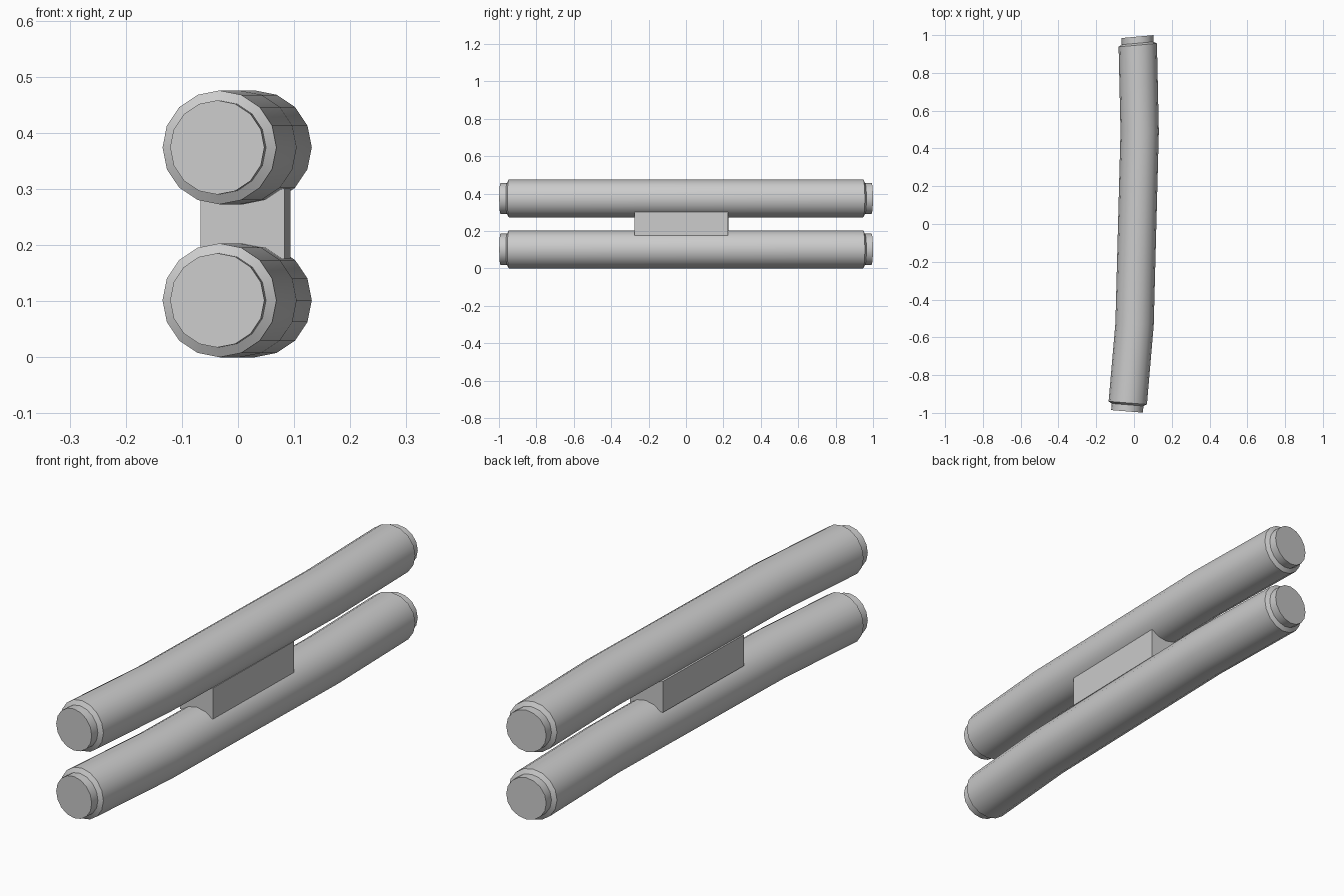
import bpy, bmesh, math
from mathutils import Vector

if "Cube" in bpy.data.objects:
    bpy.data.objects.remove(bpy.data.objects["Cube"], do_unlink=True)

grey = bpy.data.materials.new("light grey")
grey.use_nodes = True
colour = (0.6, 0.6, 0.6, 1)
grey.diffuse_color = colour
grey.node_tree.nodes["Principled BSDF"].inputs["Base Color"].default_value = colour

SIDES = 16
R, CAP_R = 0.1015, 0.084
# Stations along the tube: x, y, radius, tilt of the ring
STATIONS = [
    (-0.037, -0.992, CAP_R, 0.08), (-0.034, -0.957, CAP_R, 0.08),
    (-0.033, -0.947, R, 0.08), (0.003, -0.53, R, 0.05),
    (0.03, 0.49, R, 0.0), (0.02, 0.947, R, -0.09),
    (0.019, 0.957, CAP_R, -0.09), (0.018, 0.992, CAP_R, -0.09),
]


def add_object(name, bm):
    bmesh.ops.recalc_face_normals(bm, faces=bm.faces)
    mesh = bpy.data.meshes.new(name)
    bm.to_mesh(mesh)
    bm.free()
    mesh.materials.append(grey)
    obj = bpy.data.objects.new(name, mesh)
    bpy.context.collection.objects.link(obj)
    return obj


def bent_tube(name, z):
    """Loft rings along the bent path and close both ends."""
    bm = bmesh.new()
    rings = []
    for x, y, r, tilt in STATIONS:
        ring = []
        for i in range(SIDES):
            a = math.tau * i / SIDES
            side = r * math.cos(a)
            ring.append(bm.verts.new((x + side, y - side * tilt, z + r * math.sin(a))))
        rings.append(ring)
    for a, b in zip(rings, rings[1:]):
        for i in range(SIDES):
            j = (i + 1) % SIDES
            bm.faces.new((a[i], a[j], b[j], b[i]))
    bm.faces.new(rings[0])
    bm.faces.new(rings[-1])
    obj = add_object(name, bm)
    bpy.ops.object.select_all(action="DESELECT")
    obj.select_set(True)
    bpy.context.view_layer.objects.active = obj
    bpy.ops.object.shade_smooth_by_angle(angle=math.radians(30))


bent_tube("lower_tube", R)
bent_tube("upper_tube", 0.374)

# Connecting block between the tubes
bm = bmesh.new()
bmesh.ops.create_cube(bm, size=1)
bmesh.ops.scale(bm, vec=Vector((0.149, 0.5, 0.125)), verts=bm.verts)
block = add_object("connecting_block", bm)
block.location = (0.0135, -0.025, 0.238)
block.rotation_euler.z = -0.022
